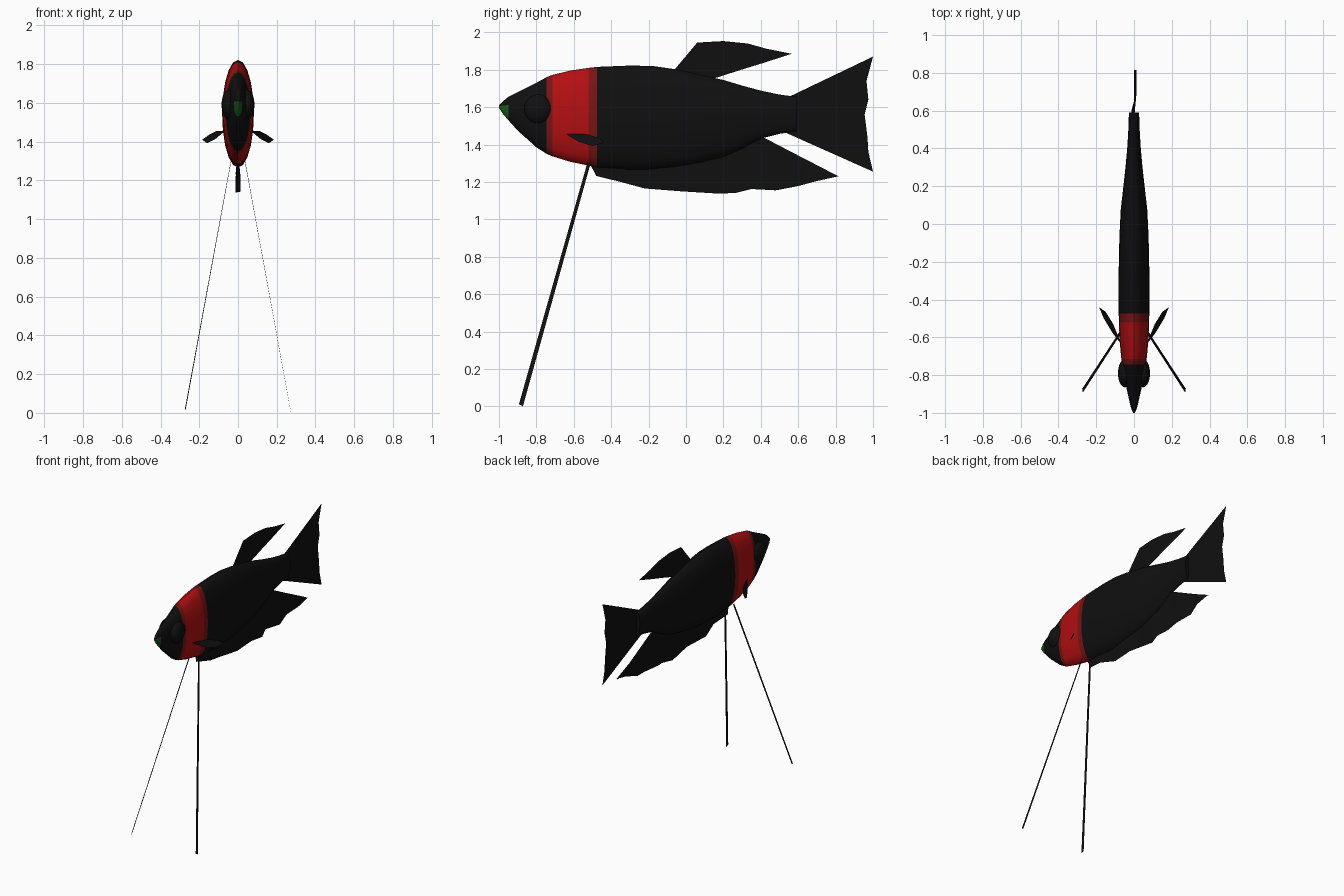
import bpy, bmesh, math


def material(name, rgb):
    m = bpy.data.materials.new(name)
    m.diffuse_color = (*rgb, 1)
    return m


BLACK = material("black", (0.005, 0.005, 0.005))
RED = material("red", (0.45, 0.005, 0.006))
DARK_RED = material("dark red", (0.19, 0.007, 0.007))
GREEN = material("green", (0.008, 0.10, 0.01))


def finish(name, bm, mats, smooth=True):
    me = bpy.data.meshes.new(name)
    bm.to_mesh(me)
    bm.free()
    for m in mats:
        me.materials.append(m)
    ob = bpy.data.objects.new(name, me)
    bpy.context.collection.objects.link(ob)
    if smooth:
        bpy.ops.object.select_all(action='DESELECT')
        ob.select_set(True)
        bpy.context.view_layer.objects.active = ob
        bpy.ops.object.shade_smooth_by_angle(angle=math.radians(40))
    return ob


# Body: elliptical rings along y (y, top z, bottom z, half width)
stations = [
    (-1.0, 1.61, 1.595, 0.005), (-0.98, 1.63, 1.565, 0.014), (-0.95, 1.655, 1.53, 0.022),
    (-0.90, 1.68, 1.475, 0.033), (-0.80, 1.73, 1.385, 0.055), (-0.745, 1.76, 1.35, 0.063),
    (-0.715, 1.772, 1.337, 0.067), (-0.62, 1.795, 1.308, 0.076), (-0.52, 1.81, 1.287, 0.080),
    (-0.475, 1.815, 1.278, 0.081), (-0.30, 1.822, 1.266, 0.082), (-0.18, 1.82, 1.268, 0.080),
    (-0.06, 1.803, 1.28, 0.077), (0.08, 1.772, 1.305, 0.070), (0.20, 1.745, 1.333, 0.056),
    (0.30, 1.715, 1.378, 0.045), (0.40, 1.688, 1.432, 0.036), (0.50, 1.667, 1.457, 0.030),
    (0.59, 1.655, 1.47, 0.027)]
N = 20
bm = bmesh.new()
rings = []
for y, top, bot, w in stations:
    ring = []
    for i in range(N):
        a = 2 * math.pi * i / N
        ring.append(bm.verts.new((w * math.sin(a), y,
                                  (top + bot) / 2 + (top - bot) / 2 * math.cos(a))))
    rings.append(ring)
for r0, r1 in zip(rings, rings[1:]):
    for i in range(N):
        j = (i + 1) % N
        bm.faces.new((r0[i], r0[j], r1[j], r1[i]))
bm.faces.new(rings[0])
bm.faces.new(rings[-1])
bmesh.ops.recalc_face_normals(bm, faces=bm.faces)
# Red collar with darker borders, green lower lip
for f in bm.faces:
    c = f.calc_center_median()
    if -0.715 < c.y < -0.52:
        f.material_index = 1
    elif -0.745 < c.y < -0.475:
        f.material_index = 2
    elif c.y < -0.95 and c.z < 1.605:
        f.material_index = 3
finish("body", bm, [BLACK, RED, DARK_RED, GREEN])


# Fins: a sheet between an upper and a lower edge, pairs of (x, y, z)
def sheet(name, upper, lower, smooth=False):
    bm = bmesh.new()
    a = [bm.verts.new(p) for p in upper]
    b = [bm.verts.new(p) for p in lower]
    for i in range(len(a) - 1):
        bm.faces.new((a[i], b[i], b[i + 1], a[i + 1]))
    bmesh.ops.remove_doubles(bm, verts=bm.verts, dist=1e-5)
    return finish(name, bm, [BLACK], smooth)


def flat(points):
    return [(0, y, z) for y, z in points]


# Dorsal fin, swept back
sheet("dorsal_fin",
      flat([(-0.07, 1.79), (0.06, 1.945), (0.20, 1.953), (0.33, 1.94), (0.43, 1.912), (0.565, 1.885)]),
      flat([(-0.05, 1.75), (0.05, 1.74), (0.14, 1.75), (0.28, 1.795), (0.41, 1.835), (0.565, 1.885)]))

# Tail fin, flared with a ragged rear edge
sheet("tail_fin",
      flat([(0.54, 1.65), (0.54, 1.61), (0.54, 1.58), (0.54, 1.55), (0.54, 1.52), (0.54, 1.48), (0.54, 1.46)]),
      flat([(1.0, 1.87), (0.965, 1.74), (0.975, 1.64), (0.955, 1.56), (0.97, 1.44), (0.975, 1.36), (1.0, 1.255)]))

# Belly fin, long, rippled sideways along the lower edge
lower = [(-0.51, 1.29), (-0.48, 1.232), (-0.35, 1.20), (-0.22, 1.165), (-0.03, 1.15), (0.18, 1.137),
         (0.27, 1.142), (0.35, 1.162), (0.48, 1.155), (0.60, 1.178), (0.70, 1.205), (0.815, 1.23)]
upper = [(-0.51, 1.29), (-0.47, 1.30), (-0.33, 1.30), (-0.2, 1.30), (-0.03, 1.31), (0.12, 1.35),
         (0.22, 1.40), (0.32, 1.43), (0.42, 1.435), (0.55, 1.367), (0.68, 1.30), (0.815, 1.23)]
sheet("belly_fin", flat(upper),
      [(0.014 * (-1) ** i if 0 < i < 11 else (0.012 if i else 0), y, z)
       for i, (y, z) in enumerate(lower)], True)

for side, s in (("left", 1), ("right", -1)):
    # Side fin, leaf shaped
    sheet(side + "_side_fin",
          [(s * x, y, z) for x, y, z in [(0.065, -0.64, 1.457), (0.11, -0.53, 1.455),
                                         (0.15, -0.465, 1.435), (0.185, -0.44, 1.41)]],
          [(s * x, y, z) for x, y, z in [(0.065, -0.64, 1.457), (0.115, -0.575, 1.415),
                                         (0.16, -0.50, 1.392), (0.185, -0.44, 1.41)]])
    # Long trailing feeler, a narrow ribbon
    sheet(side + "_feeler",
          [(s * 0.035, -0.528, 1.30), (s * 0.271, -0.893, 0.012)],
          [(s * 0.037, -0.510, 1.30), (s * 0.274, -0.872, 0.0 if s > 0 else 0.02)])
    # Eye, flattened bulge
    bm = bmesh.new()
    bmesh.ops.create_uvsphere(bm, u_segments=20, v_segments=12, radius=1)
    for v in bm.verts:
        v.co = (s * 0.047 + v.co.x * 0.038, -0.79 + v.co.y * 0.075, 1.59 + v.co.z * 0.078)
    finish(side + "_eye", bm, [BLACK])
